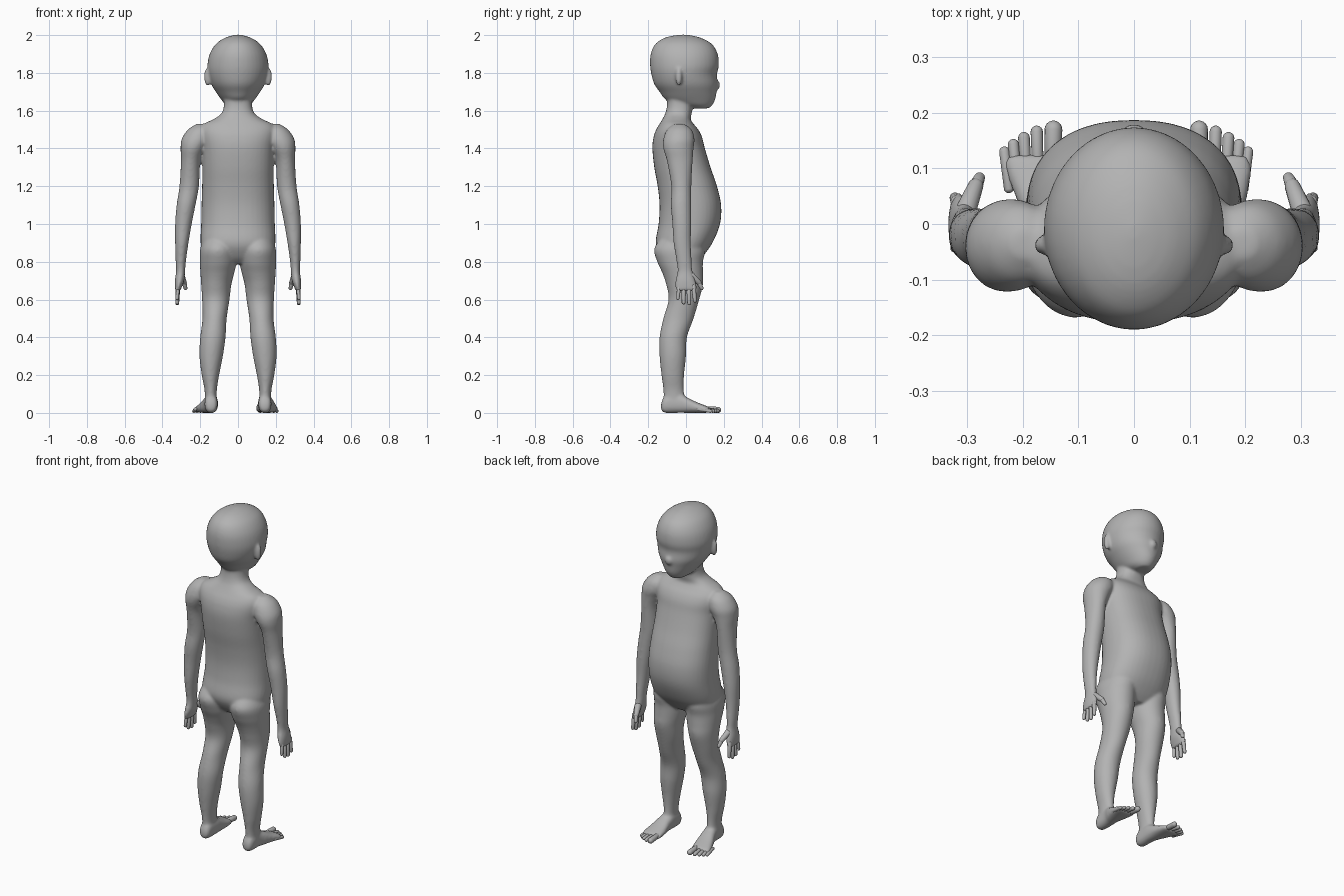
import bpy, bmesh, math
from mathutils import Vector

cube = bpy.data.objects.get("Cube")
if cube:
    bpy.data.objects.remove(cube)

grey = bpy.data.materials.new("mannequin grey")
grey.use_nodes = True
grey.diffuse_color = (0.45, 0.45, 0.45, 1)
grey.node_tree.nodes["Principled BSDF"].inputs["Base Color"].default_value = grey.diffuse_color

SEGMENTS, STEPS = 40, 5
LATITUDES = [math.radians(degrees) for degrees in range(-80, 81, 20)]


def signed_power(value, power):
    return math.copysign(abs(value) ** power, value)


def spline(a, b, c, d, t):
    """Catmull-Rom blend of one number between b and c."""
    return b + t / 2 * (c - a + t * (2 * a - 5 * b + 4 * c - d + t * (3 * (b - c) + d - a)))


def refine(rings):
    """Add smooth in-between cross-sections."""
    result = []
    for i in range(len(rings) - 1):
        before, after = rings[max(i - 1, 0)], rings[min(i + 2, len(rings) - 1)]
        for k in range(STEPS):
            group = zip(before, rings[i], rings[i + 1], after)
            result.append([spline(*numbers, k / STEPS) for numbers in group])
    return result + [rings[-1]]


def skin(bm, loops):
    """Join rows of points into one closed surface."""
    rows = [[bm.verts.new(point) for point in loop] for loop in loops]
    faces = [bm.faces.new(rows[0]), bm.faces.new(rows[-1])]
    for low, high in zip(rows, rows[1:]):
        for n in range(len(low)):
            m = (n + 1) % len(low)
            faces.append(bm.faces.new((low[n], low[m], high[m], high[n])))
    bmesh.ops.recalc_face_normals(bm, faces=faces)


def loft(bm, rings, side=1, along="z", power=2.0):
    """Skin rounded sections given as (station, x min, x max, other min, other max)."""
    loops = []
    for station, x0, x1, v0, v1 in refine(rings):
        loop = []
        for n in range(SEGMENTS):
            angle = math.tau * n / SEGMENTS
            x = (x0 + x1) / 2 + (x1 - x0) / 2 * signed_power(math.cos(angle), 2 / power)
            v = (v0 + v1) / 2 + (v1 - v0) / 2 * signed_power(math.sin(angle), 2 / power)
            loop.append((x * side, v, station) if along == "z" else (x * side, station, v))
        loops.append(loop)
    skin(bm, loops)


def ellipsoid(bm, centre, size):
    (x, y, z), (a, b, c) = centre, size
    rings = []
    for t in LATITUDES:
        wide, deep = a * math.cos(t), b * math.cos(t)
        rings.append((z + c * math.sin(t), x - wide, x + wide, y - deep, y + deep))
    loft(bm, rings)


def capsule(bm, start, end, r0, r1):
    """Tapered digit with round ends."""
    start, end = Vector(start), Vector(end)
    axis = (end - start).normalized()
    u = axis.orthogonal().normalized()
    v = axis.cross(u)
    loops = []
    for t in LATITUDES:
        centre, radius = (start, r0) if t < 0 else (end, r1)
        middle = centre + axis * radius * math.sin(t)
        reach = radius * math.cos(t)
        angles = [math.tau * n / 16 for n in range(16)]
        loops.append([middle + reach * (u * math.cos(a) + v * math.sin(a)) for a in angles])
    skin(bm, loops)


def finish(name, bm):
    mesh = bpy.data.meshes.new(name)
    bm.to_mesh(mesh)
    bm.free()
    mesh.materials.append(grey)
    mesh.shade_smooth()
    obj = bpy.data.objects.new(name, mesh)
    bpy.context.collection.objects.link(obj)
    return obj


def symmetric(rings):
    """Turn (z, half width, back, front) into full sections."""
    return [(z, -w, w, back, front) for z, w, back, front in rings]


# Torso and neck
torso = symmetric([
    (.79, .12, -.09, .05), (.83, .18, -.13, .09), (.9, .198, -.16, .14),
    (1, .195, -.145, .18), (1.1, .193, -.14, .186), (1.2, .19, -.15, .164),
    (1.3, .188, -.168, .13), (1.4, .19, -.178, .1), (1.46, .2, -.172, .085),
    (1.5, .2, -.158, .065), (1.53, .18, -.14, .04), (1.555, .13, -.125, .025),
    (1.585, .088, -.11, .03), (1.63, .074, -.1, .035), (1.69, .075, -.1, .035)])

# Head from chin to crown
head = symmetric([
    (1.612, .035, .04, .12), (1.63, .065, -.05, .14), (1.66, .09, -.11, .155),
    (1.7, .118, -.14, .162), (1.74, .142, -.168, .168), (1.79, .157, -.183, .164),
    (1.84, .162, -.19, .174), (1.9, .15, -.187, .168), (1.95, .12, -.165, .14),
    (1.98, .08, -.125, .092), (1.995, .042, -.08, .045), (2.002, .012, -.03, 0)])

# Arm from shoulder to palm
arm = [
    (1.53, .17, .22, -.06, -.01), (1.5, .14, .265, -.1, .03), (1.45, .14, .298, -.12, .045),
    (1.4, .17, .304, -.12, .04), (1.33, .199, .302, -.1, .035), (1.2, .207, .31, -.078, .028),
    (1.1, .225, .325, -.08, .028), (1, .245, .333, -.072, .028), (.9, .262, .333, -.066, .026),
    (.8, .276, .33, -.05, .03), (.75, .28, .328, -.045, .035), (.7, .285, .334, -.056, .05),
    (.66, .3, .334, -.056, .058), (.645, .305, .332, -.05, .054)]

# Leg from hip to ankle
leg = [
    (.94, .03, .17, -.12, .06), (.87, .01, .2, -.168, .1), (.8, .008, .202, -.152, .09),
    (.74, .02, .199, -.125, .09), (.68, .035, .195, -.105, .09), (.6, .045, .19, -.092, .07),
    (.5, .06, .188, -.12, .04), (.4, .066, .2, -.14, .005), (.3, .08, .204, -.14, 0),
    (.2, .1, .192, -.13, -.01), (.12, .112, .177, -.12, -.012), (.05, .112, .176, -.12, 0)]

# Foot from heel to ball, stations along y
foot = [
    (-.132, .125, .16, .015, .05), (-.11, .11, .175, 0, .09), (-.04, .106, .18, 0, .1),
    (0, .106, .192, 0, .085), (.05, .102, .208, 0, .06), (.1, .103, .22, 0, .04),
    (.125, .108, .215, .002, .03)]

body = bmesh.new()
loft(body, torso, power=2.3)
loft(body, head)
ellipsoid(body, (0, .163, 1.735), (.022, .018, .026))
for side in (1, -1):
    loft(body, arm, side)
    loft(body, leg, side)
    splay = .12 if side < 0 else -.08
    turned = [(y, a + splay * max(y, 0), b + splay * max(y, 0), low, high)
              for y, a, b, low, high in foot]
    loft(body, turned, side, along="y", power=2.4)
    ellipsoid(body, (side * .16, -.038, 1.78), (.02, .018, .05))
body_object = finish("body", body)
remesh = body_object.modifiers.new("blend", "REMESH")
remesh.mode = "VOXEL"
remesh.voxel_size = .007
remesh.use_smooth_shade = True
smooth = body_object.modifiers.new("soften", "SMOOTH")
smooth.factor = .5
smooth.iterations = 10

# Fingers, thumbs and toes: (position across, tip reach, thickness)
fingers = [(-.043, .606, .01), (-.013, .584, .0115), (.017, .58, .012), (.047, .594, .0115)]
toes = [(.13, .17, .016), (.16, .166, .011), (.183, .155, .0105), (.202, .143, .01), (.218, .13, .0095)]
for side, label in ((1, "left"), (-1, "right")):
    hand = bmesh.new()
    for y, tip, radius in fingers:
        capsule(hand, (side * .318, y * .85, .67), (side * .322, y, tip), radius * 1.15, radius * .85)
    capsule(hand, (side * .3, .03, .725), (side * .285, .068, .69), .02, .014)
    capsule(hand, (side * .285, .068, .69), (side * .278, .083, .66), .014, .01)
    finish(label + "_fingers", hand)

    row = bmesh.new()
    shift = .015 if side < 0 else -.013
    for x, tip, radius in toes:
        capsule(row, (side * (x * .9 + .014 + shift), tip - .065, .02),
                (side * (x + shift), tip, radius), radius, radius)
    finish(label + "_toes", row)
